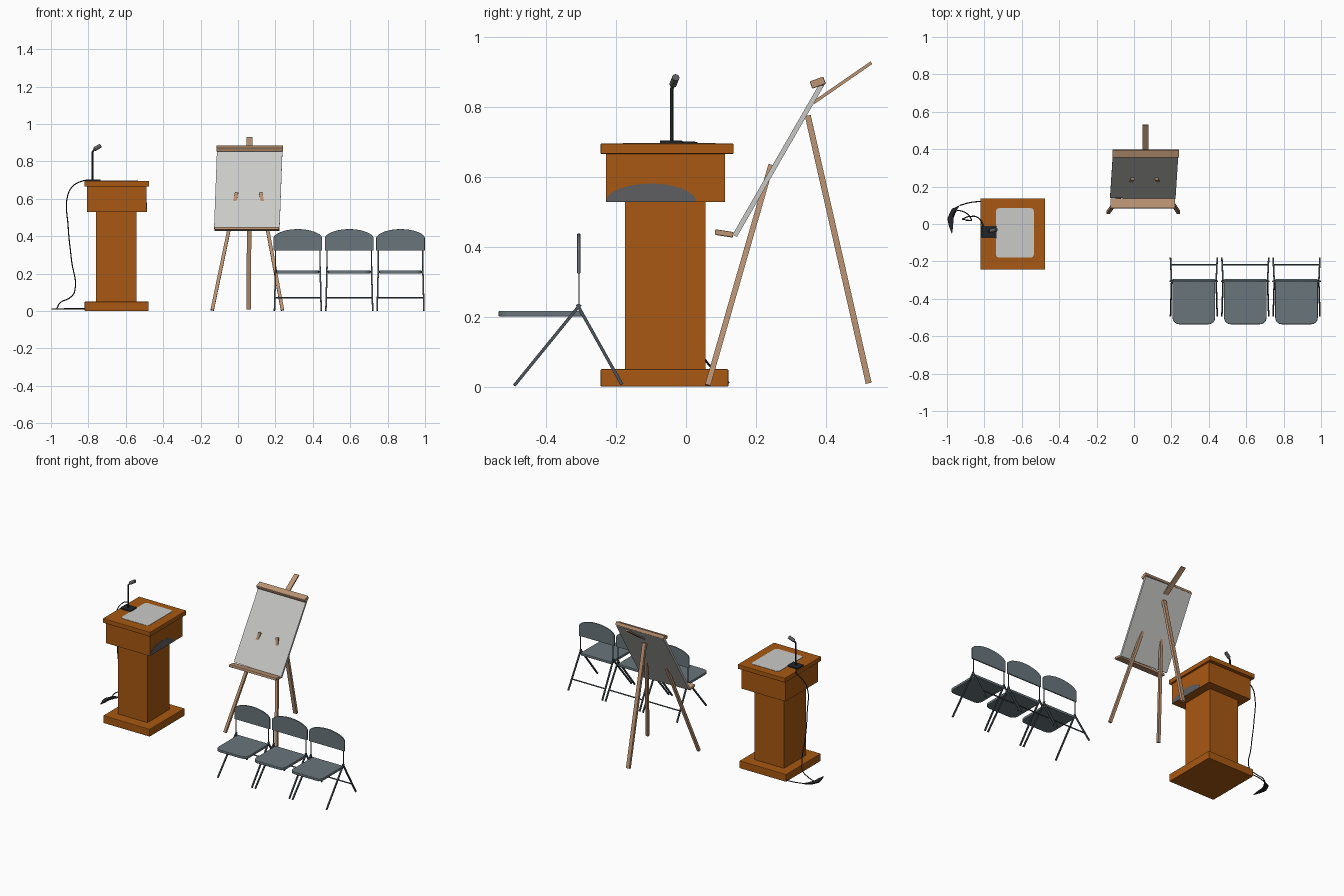
import bpy, bmesh, math
from mathutils import Vector, Matrix

if "Cube" in bpy.data.objects:
    bpy.data.objects.remove(bpy.data.objects["Cube"])


def mat(name, r, g, b):
    m = bpy.data.materials.new(name)
    m.diffuse_color = (*[((c / 255 + 0.055) / 1.055) ** 2.4 for c in (r, g, b)], 1)
    m.use_nodes = True
    m.node_tree.nodes["Principled BSDF"].inputs["Base Color"].default_value = m.diffuse_color
    return m


WOOD = mat("orange wood", 168, 88, 18)
PALE = mat("pale wood", 188, 148, 116)
PAPER = mat("paper grey", 202, 202, 200)
SLATE = mat("slate", 104, 117, 123)
STEEL = mat("dark steel", 74, 84, 90)
BLACK = mat("black plastic", 36, 37, 40)
GREY = mat("mid grey", 95, 95, 98)


def finish(name, bm, m, bevel=0):
    bmesh.ops.recalc_face_normals(bm, faces=bm.faces)
    me = bpy.data.meshes.new(name)
    bm.to_mesh(me)
    bm.free()
    me.materials.append(m)
    ob = bpy.data.objects.new(name, me)
    bpy.context.collection.objects.link(ob)
    if bevel:
        mod = ob.modifiers.new("bevel", 'BEVEL')
        mod.width, mod.segments = bevel, 2
    return ob


def box(name, x0, x1, y0, y1, z0, z1, m, bevel=0):
    bm = bmesh.new()
    M = Matrix.Translation(((x0 + x1) / 2, (y0 + y1) / 2, (z0 + z1) / 2)) @ \
        Matrix.Diagonal((x1 - x0, y1 - y0, z1 - z0, 1))
    bmesh.ops.create_cube(bm, size=1, matrix=M)
    return finish(name, bm, m, bevel)


def beam(name, p, q, width, depth, m, bevel=0):
    """Box running from p to q, width mostly along x."""
    p, q = Vector(p), Vector(q)
    w = (q - p).normalized()
    v = w.cross(Vector((1, 0, 0))).normalized()
    u = v.cross(w)
    M = Matrix((u * width, v * depth, q - p)).transposed().to_4x4()
    M.translation = (p + q) / 2
    bm = bmesh.new()
    bmesh.ops.create_cube(bm, size=1, matrix=M)
    return finish(name, bm, m, bevel)


def plate(name, pts, vec, m, bevel=0):
    """Flat outline extruded by vec."""
    bm = bmesh.new()
    f = bm.faces.new([bm.verts.new(p) for p in pts])
    r = bmesh.ops.extrude_face_region(bm, geom=[f], use_keep_orig=True)
    vs = [e for e in r["geom"] if isinstance(e, bmesh.types.BMVert)]
    bmesh.ops.translate(bm, vec=vec, verts=vs)
    return finish(name, bm, m, bevel)


def tube(name, pts, radius, m, smooth=True):
    cu = bpy.data.curves.new(name, 'CURVE')
    cu.dimensions = '3D'
    cu.bevel_depth, cu.bevel_resolution = radius, 2
    cu.use_fill_caps = True
    cu.resolution_u = 6
    s = cu.splines.new('BEZIER' if smooth else 'POLY')
    arr = s.bezier_points if smooth else s.points
    arr.add(len(pts) - 1)
    for b, p in zip(arr, pts):
        if smooth:
            b.co = p
            b.handle_left_type = b.handle_right_type = 'AUTO'
        else:
            b.co = (*p, 1)
    cu.materials.append(m)
    ob = bpy.data.objects.new(name, cu)
    bpy.context.collection.objects.link(ob)
    return ob


def round_rect(x0, x1, y0, y1, radii, n=5):
    """Corner order: back right, back left, front left, front right."""
    out = []
    for i, (cx, cy, sx, sy) in enumerate([(x1, y1, -1, -1), (x0, y1, 1, -1),
                                          (x0, y0, 1, 1), (x1, y0, -1, 1)]):
        r = radii[i]
        for k in range(n):
            a = math.pi / 2 * (i + k / (n - 1))
            out.append((cx + sx * r + r * math.cos(a), cy + sy * r + r * math.sin(a)))
    return out


# Lectern
box("lectern_base", -0.82, -0.478, -0.244, 0.121, 0, 0.05, WOOD, 0.003)
box("lectern_column", -0.76, -0.543, -0.174, 0.056, 0.05, 0.53, WOOD)
box("lectern_head", -0.808, -0.488, -0.229, 0.112, 0.528, 0.668, WOOD)
box("lectern_top", -0.822, -0.475, -0.244, 0.136, 0.665, 0.695, WOOD, 0.003)
plate("lectern_paper", [(x, y, 0.694) for x, y in
                        round_rect(-0.738, -0.535, -0.18, 0.085, [0.018] * 4)],
      (0, 0, 0.003), PAPER)
# Grey arched patch on the right side of the head
plate("head_side_arch", [(-0.4885, -0.1 + 0.129 * math.cos(math.pi * k / 16),
                          0.5285 + 0.052 * math.sin(math.pi * k / 16)) for k in range(17)],
      (0.002, 0, 0), GREY)

# Microphone
box("mic_base", -0.815, -0.735, -0.075, -0.01, 0.693, 0.704, BLACK, 0.004)
tube("mic_stem", [(-0.778, -0.041, 0.7), (-0.778, -0.041, 0.85), (-0.765, -0.036, 0.867)],
     0.005, BLACK, False)
tube("mic_head", [(-0.768, -0.037, 0.864), (-0.735, -0.029, 0.884)], 0.011, GREY, False)

# Microphone cable falling to the floor
tube("mic_cable", [(-0.80, -0.02, 0.698), (-0.835, 0.035, 0.694), (-0.88, 0.04, 0.67),
                   (-0.91, 0.03, 0.62), (-0.908, 0.025, 0.45), (-0.89, 0.02, 0.27),
                   (-0.872, 0.03, 0.11), (-0.90, 0.06, 0.07), (-0.95, 0.07, 0.045),
                   (-0.968, 0.04, 0.014)], 0.003, BLACK)
tube("floor_cable", [(-0.82, 0.121, 0.012), (-0.875, 0.115, 0.012), (-0.93, 0.1, 0.012)],
     0.003, BLACK)
plate("floor_cable_coil", [(x, y, 0.008) for x, y in
                           [(-0.93, 0.102), (-0.975, 0.08), (-0.998, 0.03), (-0.99, -0.01),
                            (-0.973, -0.055), (-0.967, -0.01), (-0.965, 0.03), (-0.95, 0.07)]],
      (0, 0, 0.006), BLACK)

# Easel
beam("easel_board", (0.047, 0.142, 0.436), (0.063, 0.39, 0.867), 0.35, 0.014, PAPER)
beam("easel_top_clamp", (0.063, 0.357, 0.862), (0.063, 0.396, 0.876), 0.356, 0.022, PALE, 0.003)
beam("easel_tray", (0.047, 0.083, 0.442), (0.047, 0.135, 0.434), 0.346, 0.016, PALE, 0.003)
for side, name in ((-1, "left"), (1, "right")):
    beam("easel_front_leg_" + name, (0.05 + side * 0.188, 0.062, 0.004),
         (0.057 + side * 0.064, 0.243, 0.633), 0.018, 0.016, PALE)
beam("easel_back_leg", (0.058, 0.522, 0.01), (0.06, 0.348, 0.775), 0.024, 0.017, PALE)
beam("easel_mast", (0.062, 0.365, 0.812), (0.062, 0.53, 0.926), 0.032, 0.009, PALE)

# Folding chairs
for i, cx in enumerate((0.32, 0.595, 0.869)):
    n = str(i + 1)
    seat = plate("seat_" + n, [(x, y, 0.2) for x, y in
                               round_rect(cx - 0.114, cx + 0.114, -0.536, -0.294,
                                          [0.008, 0.008, 0.035, 0.035])],
                 (0, 0, 0.017), SLATE, 0.004)
    # Backrest with an arched top
    arch = [(cx - 0.13, 0.323), (cx + 0.13, 0.323)]
    for k in range(13):
        t = math.cos(math.pi * k / 12)
        arch.append((cx + 0.13 * t, 0.392 + 0.046 * (1 - t * t) ** 0.6))
    plate("backrest_" + n, [(x, -0.311, z) for x, z in arch], (0, 0.009, 0), SLATE, 0.002)
    for s in (-1, 1):
        a = n + ("_left" if s < 0 else "_right")
        top, foot = cx + s * 0.119, cx + s * 0.125
        beam("front_leg_" + a, (foot, -0.491, 0.003), (top, -0.302, 0.235), 0.008, 0.009, STEEL)
        beam("back_leg_" + a, (foot, -0.183, 0.006), (top, -0.311, 0.235), 0.008, 0.009, STEEL)
        box("upright_" + a, top - 0.003, top + 0.003, -0.307, -0.305, 0.235, 0.325, STEEL)
    for name, y, z in (("rear_bar_", -0.219, 0.07), ("seat_bar_", -0.3, 0.21)):
        tube(name + n, [(cx - 0.122, y, z), (cx + 0.122, y, z)], 0.004, STEEL, False)

# Smooth rounded tubes, keep edges sharp
for ob in bpy.data.objects:
    if ob.type == 'CURVE':
        for s in ob.data.splines:
            s.use_smooth = True
